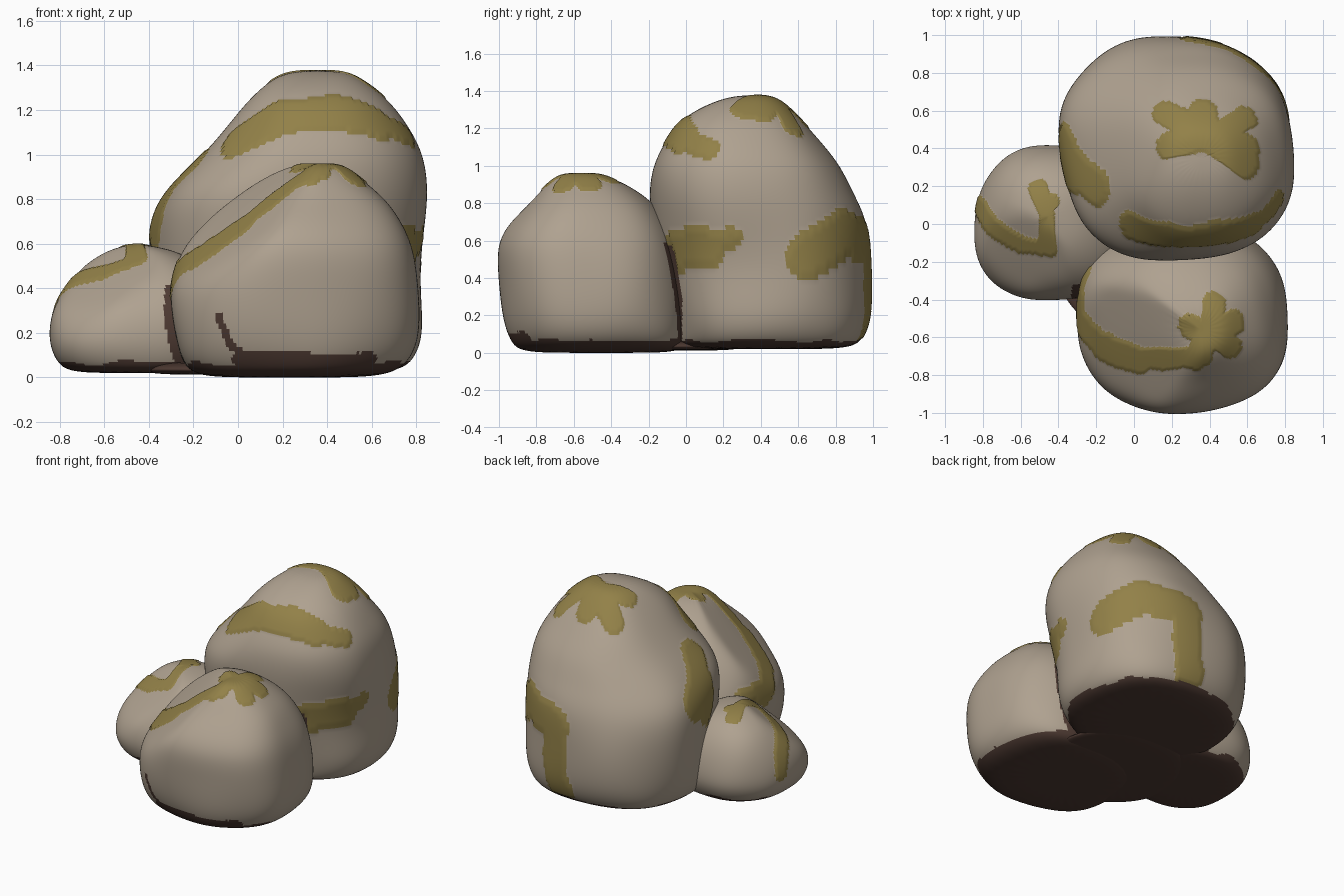
import bpy, bmesh, math
from mathutils import Vector, noise
from mathutils.bvhtree import BVHTree
from mathutils.kdtree import KDTree

cube = bpy.data.objects.get("Cube")
if cube:
    bpy.data.objects.remove(cube, do_unlink=True)


def make_material(name, rgb):
    mat = bpy.data.materials.new(name)
    mat.use_nodes = True
    color = (*rgb, 1)
    mat.diffuse_color = color
    mat.node_tree.nodes["Principled BSDF"].inputs["Base Color"].default_value = color
    return mat


STONE, MOSS, SOIL = range(3)
materials = [
    make_material("warm grey stone", (.43, .36, .28)),
    make_material("olive moss", (.29, .22, .065)),
    make_material("dark soil", (.075, .042, .032)),
]
SEGMENTS = 30


def loft(name, rows, seed, flat=None):
    """Boulder from rows of (z, x min, x max, y min, y max).
    flat is an optional (normal, distance) plane that shaves one shoulder."""
    bm = bmesh.new()
    rings = []
    for z, left, right, front, back in rows:
        ring = []
        for i in range(SEGMENTS):
            angle = math.tau * i / SEGMENTS
            c, s = math.cos(angle), math.sin(angle)
            # Slightly squared oval outline
            x = math.copysign(abs(c) ** .84, c)
            y = math.copysign(abs(s) ** .84, s)
            p = Vector(((left + right) / 2 + x * (right - left) / 2,
                        (front + back) / 2 + y * (back - front) / 2, z))
            wobble = noise.noise(p * 2.6 + Vector((seed, seed, 0)))
            p += Vector((c, s, 0)) * wobble * .035
            if flat:
                normal = Vector(flat[0]).normalized()
                p -= normal * max(0, p.dot(normal) - flat[1]) * .85
            ring.append(bm.verts.new(p))
        rings.append(ring)
    for low, high in zip(rings, rings[1:]):
        for i in range(SEGMENTS):
            j = (i + 1) % SEGMENTS
            bm.faces.new((low[i], low[j], high[j], high[i]))
    # Close the underside and the crown with fans
    for ring, rise in ((rings[0], 0), (rings[-1], .008)):
        middle = sum((v.co for v in ring), Vector()) / SEGMENTS
        hub = bm.verts.new(middle + Vector((0, 0, rise)))
        for i in range(SEGMENTS):
            bm.faces.new((ring[i], ring[(i + 1) % SEGMENTS], hub))
    bmesh.ops.recalc_face_normals(bm, faces=bm.faces)
    mesh = bpy.data.meshes.new(name)
    bm.to_mesh(mesh)
    bm.free()
    obj = bpy.data.objects.new(name, mesh)
    bpy.context.collection.objects.link(obj)
    sub = obj.modifiers.new("rounding", "SUBSURF")
    sub.levels = 3
    graph = bpy.context.evaluated_depsgraph_get()
    obj.data = bpy.data.meshes.new_from_object(obj.evaluated_get(graph))
    obj.data.name = name
    obj.modifiers.clear()
    for mat in materials:
        obj.data.materials.append(mat)
    return obj


def surface_of(obj):
    mesh = obj.data
    return BVHTree.FromPolygons([v.co for v in mesh.vertices],
                                [p.vertices for p in mesh.polygons])


def stroke_tree(strokes, surface):
    """Sample each stroke, snapped to the surface, into a search tree."""
    samples = []
    for radius, *points in strokes:
        points = [Vector(p) for p in points]
        for a, b in zip(points, points[1:]):
            for k in range(13):
                hit, _, _, gap = surface.find_nearest(a.lerp(b, k / 12))
                if gap < .15:
                    samples.append((hit, radius))
    tree = KDTree(len(samples))
    for i, (point, _) in enumerate(samples):
        tree.insert(point, i)
    tree.balance()
    return tree, [radius for _, radius in samples]


def covered(p, strokes, wobble):
    tree, radii = strokes
    return any(dist < radii[i] + wobble for _, i, dist in tree.find_range(p, .2))


def in_gap(p, neighbours):
    """Low front and side crevices, where a neighbour almost touches."""
    top = .58 if p.x > 0 else .42
    return p.z < top and p.y < -.02 and any(
        tree.find_nearest(p, .038)[0] for tree in neighbours)


def star(center, tips, radius):
    return [(radius, center, tip) for tip in tips]


def paint(obj, surface, neighbours, moss_strokes, soil_strokes):
    moss = stroke_tree(moss_strokes, surface)
    soil = stroke_tree(soil_strokes, surface)
    bm = bmesh.new()
    bm.from_mesh(obj.data)
    bm.normal_update()
    for face in bm.faces:
        p = face.calc_center_median()
        n = noise.noise(p * 6)
        if p.z < .066 + .03 * n or in_gap(p, neighbours) or covered(p, soil, .015 * n):
            face.material_index = SOIL
        elif covered(p, moss, .02 * n):
            face.material_index = MOSS
        face.smooth = True
    # Moss grows slightly proud of the stone
    grown = [v for v in bm.verts if all(f.material_index == MOSS for f in v.link_faces)]
    for v, normal in [(v, v.normal.copy()) for v in grown]:
        v.co += normal * .006
    bm.to_mesh(obj.data)
    bm.free()


# Boulder outlines from the ground up
back_rows = [
    (.02, -.27, .71, -.05, .88), (.07, -.34, .78, -.08, .94),
    (.2, -.38, .82, -.1, .99), (.45, -.4, .82, -.14, 1),
    (.7, -.4, .85, -.19, .97), (.85, -.32, .84, -.21, .89),
    (1, -.16, .81, -.18, .82), (1.12, -.05, .76, -.11, .73),
    (1.24, .05, .68, -.05, .63), (1.33, .15, .56, .1, .53),
    (1.37, .24, .48, .24, .45),
]
front_rows = [
    (0, -.18, .64, -.88, -.02), (.05, -.26, .76, -.94, .01),
    (.18, -.3, .82, -.99, .01), (.4, -.32, .82, -1.01, -.01),
    (.58, -.28, .79, -1.01, -.06), (.7, -.19, .73, -.94, -.1),
    (.8, -.08, .66, -.85, -.16), (.89, .05, .55, -.78, -.27),
    (.955, .22, .47, -.69, -.43),
]
side_rows = [
    (.02, -.76, -.06, -.34, .32), (.06, -.82, 0, -.38, .37),
    (.16, -.85, .02, -.42, .42), (.3, -.83, .01, -.41, .41),
    (.42, -.77, -.08, -.35, .37), (.51, -.69, -.18, -.25, .29),
    (.57, -.58, -.29, -.13, .19), (.59, -.5, -.4, -.02, .1),
]
bed_rows = [(.012, -.4, .5, -.6, .28), (.04, -.42, .52, -.62, .3),
            (.07, -.36, .46, -.56, .25)]

# Moss: each stroke is a radius followed by its path
back_moss = star((.4, .46, 1.38), [
    (.13, .63, 1.26), (.38, .65, 1.28), (.6, .57, 1.22),
    (.6, .41, 1.27), (.58, .31, 1.27), (.18, .41, 1.31)], .075) + [
    (.1, (.04, .02, 1.03), (.2, -.04, 1.15), (.42, -.03, 1.18), (.6, 0, 1.13)),
    (.06, (.6, 0, 1.12), (.74, .14, 1.07)),
    (.11, (-.36, .44, .72), (-.32, .3, .84), (-.18, .2, .93)),
    (.11, (-.36, .3, .64), (-.32, .26, .82)),
    (.12, (.6, -.08, .54), (.8, .06, .55)),
    (.06, (.8, .06, .57), (.84, .24, .61)),
    (.13, (.8, .66, .53), (.65, .86, .64), (.38, .97, .58)),
    (.11, (.38, .97, .58), (.34, .99, .12)),
]
front_moss = star((.41, -.57, .97), [
    (.42, -.43, .92), (.52, -.52, .9), (.5, -.65, .88),
    (.33, -.72, .88), (.3, -.54, .94)], .068) + [
    (.065, (.36, -.69, .88), (.2, -.71, .83), (0, -.72, .7)),
    (.09, (0, -.72, .69), (-.17, -.62, .52), (-.24, -.5, .43), (-.28, -.3, .45)),
]
side_moss = [
    (.06, (-.84, .1, .22), (-.8, .06, .36), (-.72, -.03, .44), (-.6, -.11, .48)),
    (.05, (-.6, -.11, .48), (-.45, -.13, .52), (-.46, .05, .59), (-.5, .19, .55)),
    (.05, (-.46, .1, .6), (-.43, .12, .58)),
]

# Soil splashed up the front
front_soil = [
    (.025, (-.05, -.86, .27), (-.02, -.89, .15), (.06, -.93, .07)),
    (.055, (.02, -.9, .08), (.25, -.96, .06), (.6, -.9, .03)),
]

boulders = [
    (loft("back_boulder", back_rows, 0), back_moss, []),
    (loft("front_boulder", front_rows, 5.3, ((-.6, -.35, .7), .705)),
     front_moss, front_soil),
    (loft("side_boulder", side_rows, 10.6, ((-.4, -.5, .77), .645)),
     side_moss, []),
]
surfaces = [surface_of(obj) for obj, _, _ in boulders]
for (obj, moss, soil), surface in zip(boulders, surfaces):
    neighbours = [other for other in surfaces if other is not surface]
    paint(obj, surface, neighbours, moss, soil)

# Packed soil joining the undersides
soil_bed = loft("soil_bed", bed_rows, 3)
for polygon in soil_bed.data.polygons:
    polygon.material_index = SOIL
    polygon.use_smooth = True
